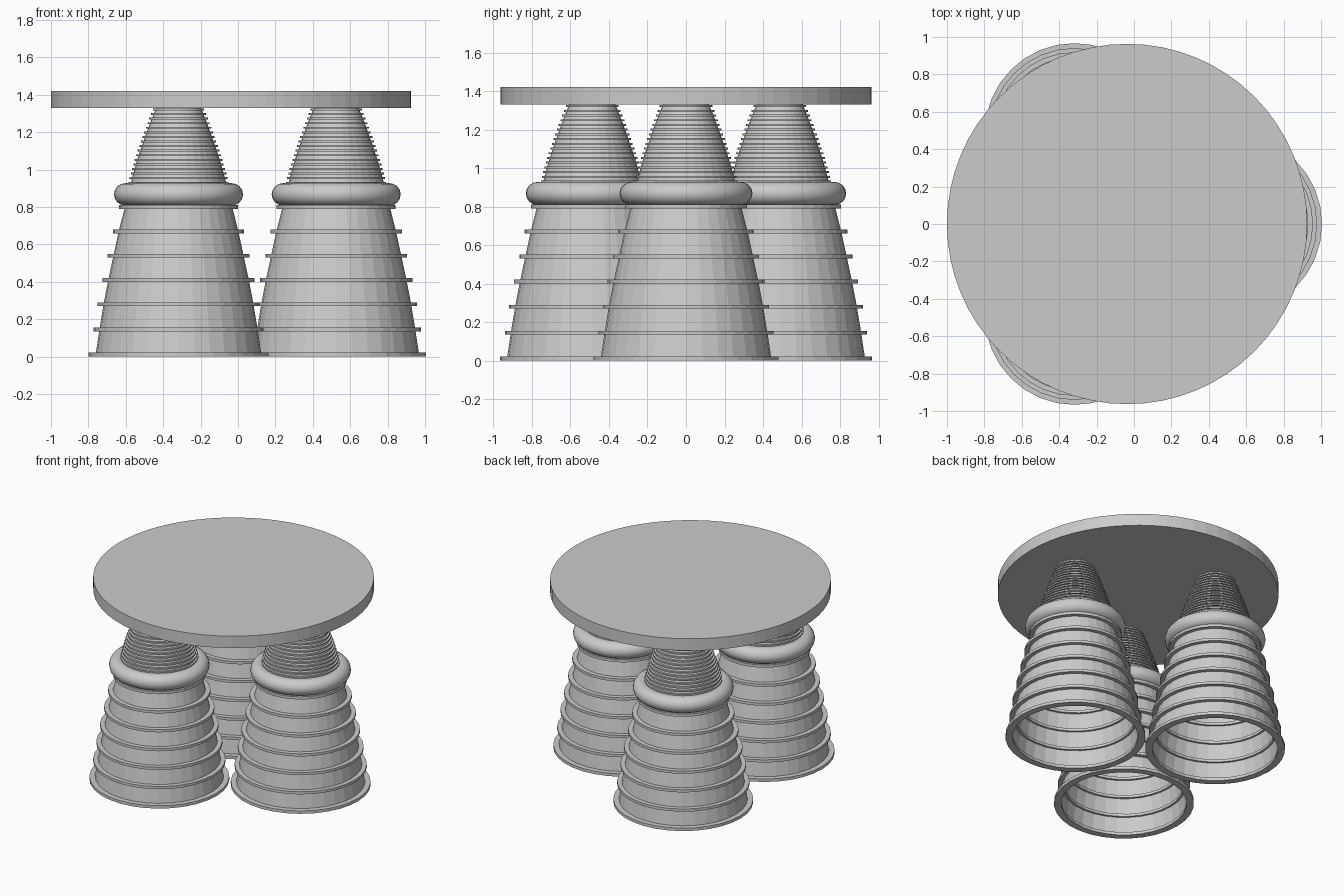
import bpy, bmesh
from math import pi, cos, sin

if "Cube" in bpy.data.objects:
    bpy.data.objects.remove(bpy.data.objects["Cube"])

CX = -0.037      # centre of the plate and of the engine triangle
SPREAD = 0.562   # distance of each nozzle from that centre


def lathe(name, loops, loc, segs=32, smooth=False):
    """Revolve (points, closed) profiles of (radius, z) around z."""
    bm = bmesh.new()
    for pts, closed in loops:
        rows = [[bm.verts.new((r * cos(2 * pi * k / segs), r * sin(2 * pi * k / segs), z))
                 for k in range(segs)] for r, z in pts]
        n = len(rows)
        for i in range(n if closed else n - 1):
            a, b = rows[i], rows[(i + 1) % n]
            for k in range(segs):
                j = (k + 1) % segs
                bm.faces.new((a[k], a[j], b[j], b[k]))
    me = bpy.data.meshes.new(name)
    bm.to_mesh(me)
    bm.free()
    ob = bpy.data.objects.new(name, me)
    ob.location = loc
    bpy.context.collection.objects.link(ob)
    for p in me.polygons:
        p.use_smooth = smooth
    return ob


def band(r_in, r_out, z, h):
    return ([(r_in, z), (r_out, z), (r_out, z + h), (r_in, z + h)], True)


# wall profiles of the bell and the throat
bell = [(0.445, 0.0), (0.423, 0.145), (0.401, 0.28), (0.376, 0.41),
        (0.348, 0.54), (0.320, 0.67), (0.287, 0.80), (0.265, 0.88)]
throat = [(0.265, 0.88), (0.250, 0.95), (0.222, 1.05), (0.188, 1.15),
          (0.152, 1.25), (0.118, 1.335)]


def radius_at(profile, z):
    for (r0, z0), (r1, z1) in zip(profile, profile[1:]):
        if z <= z1:
            return r0 + (r1 - r0) * (z - z0) / (z1 - z0)
    return profile[-1][0]


# stiffening hoops poke through the bell wall on both sides
hoops = [band(0.43, 0.48, 0.0, 0.022)]
hoops += [band(r - 0.014, r + 0.031, z - 0.01, 0.02) for r, z in bell[1:7]]

# fine cooling rings around the throat
fine = []
for i in range(17):
    z = 0.925 + i * 0.0245
    r = radius_at(throat, z)
    fine.append(band(r - 0.008, r + 0.012, z, 0.01))

# rounded manifold
tube = [(0.283 + 0.062 * cos(2 * pi * k / 16), 0.868 + 0.06 * sin(2 * pi * k / 16))
        for k in range(16)]

# three engines
for i in range(3):
    a = 2 * pi * i / 3
    loc = (CX + SPREAD * cos(a), SPREAD * sin(a), 0)
    lathe(f"nozzle_bell_{i}", [(bell, False)], loc)
    lathe(f"bell_hoops_{i}", hoops, loc)
    lathe(f"throat_{i}", [(throat, False)], loc)
    lathe(f"throat_rings_{i}", fine, loc)
    lathe(f"manifold_{i}", [(tube, True)], loc, 48, True)

# mounting plate
bpy.ops.mesh.primitive_cylinder_add(vertices=64, radius=0.963, depth=0.09,
                                    location=(CX, 0, 1.375))
bpy.context.object.name = "mounting_plate"
